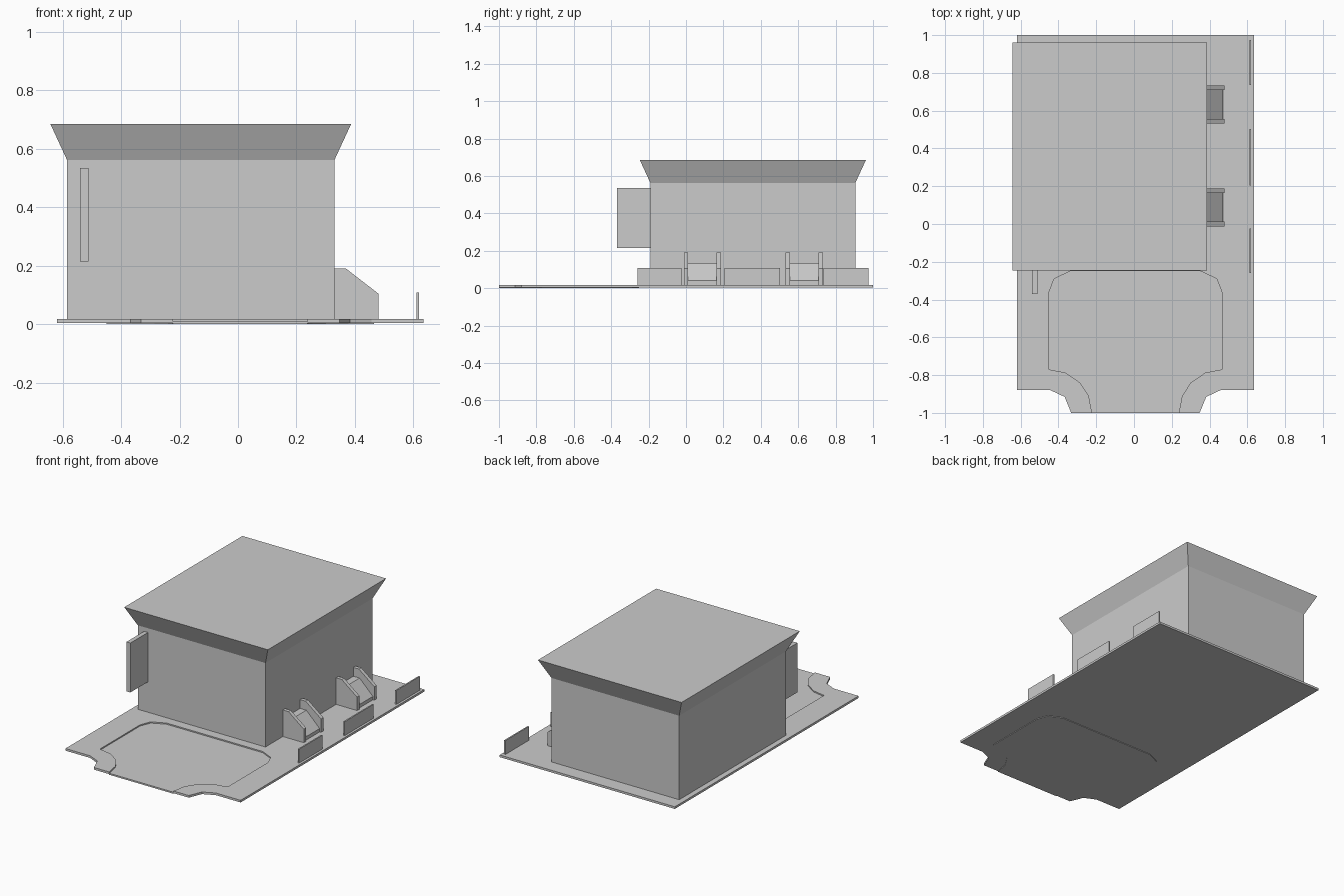
import bpy
import bmesh

default = bpy.data.objects.get("Cube")
if default:
    bpy.data.objects.remove(default, do_unlink=True)

grey = bpy.data.materials.new("light grey")
grey.use_nodes = True
grey.diffuse_color = (0.6, 0.6, 0.6, 1)
grey.node_tree.nodes["Principled BSDF"].inputs["Base Color"].default_value = grey.diffuse_color

CX = 0.0075  # symmetry line of the ground slab


def finish(name, bm, fix_normals=True):
    if fix_normals:
        bmesh.ops.recalc_face_normals(bm, faces=bm.faces)
    mesh = bpy.data.meshes.new(name)
    bm.to_mesh(mesh)
    bm.free()
    mesh.materials.append(grey)
    obj = bpy.data.objects.new(name, mesh)
    bpy.context.collection.objects.link(obj)
    return obj


def prism(name, points, offset):
    """Extrude a closed outline of 3D points along an offset."""
    bm = bmesh.new()
    face = bm.faces.new([bm.verts.new(p) for p in points])
    result = bmesh.ops.extrude_face_region(bm, geom=[face], use_keep_orig=True)
    verts = [v for v in result["geom"] if isinstance(v, bmesh.types.BMVert)]
    bmesh.ops.translate(bm, verts=verts, vec=offset)
    return finish(name, bm)


def slab(name, outline, z0, z1):
    return prism(name, [(x, y, z0) for x, y in outline], (0, 0, z1 - z0))


def box(name, x0, x1, y0, y1, z0, z1):
    return slab(name, [(x0, y0), (x1, y0), (x1, y1), (x0, y1)], z0, z1)


def side_profile(name, profile, y0, y1):
    return prism(name, [(x, y0, z) for x, z in profile], (0, y1 - y0, 0))


def right_half(half):
    return [(CX + x, y) for x, y in half]


def left_half(half):
    return [(CX - x, y) for x, y in reversed(half)]


# Ground slab, with an opening towards the front for the sunken yard
outer = [(0.6275, 1), (0.6275, -0.88), (0.45, -0.88), (0.375, -0.915), (0.34, -1)]
yard = [(0.23, -1), (0.247, -0.91), (0.293, -0.84), (0.37, -0.787), (0.4575, -0.77),
        (0.4575, -0.36), (0.43, -0.29), (0.345, -0.25)]
slab("ground_slab", right_half(outer) + right_half(yard)
     + left_half(yard) + left_half(outer), 0.004, 0.018)
slab("sunken_yard", right_half(yard) + left_half(yard), 0, 0.01)

# Building body with a flared parapet and flat roof
X0, X1, Y0, Y1 = -0.585, 0.33, -0.19, 0.905
FLARE = 0.057
bm = bmesh.new()
rings = []
for z, grow in ((0.01, 0), (0.562, 0), (0.685, FLARE)):
    corners = ((X0 - grow, Y0 - grow), (X1 + grow, Y0 - grow),
               (X1 + grow, Y1 + grow), (X0 - grow, Y1 + grow))
    rings.append([bm.verts.new((x, y, z)) for x, y in corners])
for low, high in zip(rings, rings[1:]):
    for i in range(4):
        j = (i + 1) % 4
        bm.faces.new((low[i], low[j], high[j], high[i]))
bm.faces.new(rings[0][::-1])
bm.faces.new(rings[-1])
finish("building", bm)

# Wall footing ring seen under the slab
bm = bmesh.new()
loops = []
for inset in (0, 0.025):
    corners = ((X0 + inset, Y0 + inset), (X1 - inset, Y0 + inset),
               (X1 - inset, Y1 - inset), (X0 + inset, Y1 - inset))
    loops.append([bm.verts.new((x, y, 0.003)) for x, y in corners])
for i in range(4):
    j = (i + 1) % 4
    bm.faces.new((loops[0][i], loops[0][j], loops[1][j], loops[1][i]))
finish("wall_footing", bm, fix_normals=False)

# Projecting sign board on the front wall
box("sign_board", -0.54, -0.512, -0.37, Y0, 0.215, 0.535)

# Low barriers along the side edge
for i, (y0, y1) in enumerate(((-0.26, -0.023), (0.205, 0.502), (0.735, 0.975))):
    box(f"low_barrier_{i + 1}", 0.611, 0.62, y0, y1, 0.015, 0.108)

# Chutes on the side wall: two cheeks and a sloping bed each
cheek = [(X1, 0.015), (0.48, 0.015), (0.48, 0.105), (0.37, 0.19), (X1, 0.19)]
bed = [(X1, 0.015), (0.47, 0.015), (0.47, 0.04), (0.375, 0.133), (X1, 0.133)]
for i, y in enumerate((-0.012, 0.533)):
    side_profile(f"chute_{i + 1}_front_cheek", cheek, y, y + 0.024)
    side_profile(f"chute_{i + 1}_back_cheek", cheek, y + 0.176, y + 0.2)
    side_profile(f"chute_{i + 1}_bed", bed, y + 0.024, y + 0.176)
